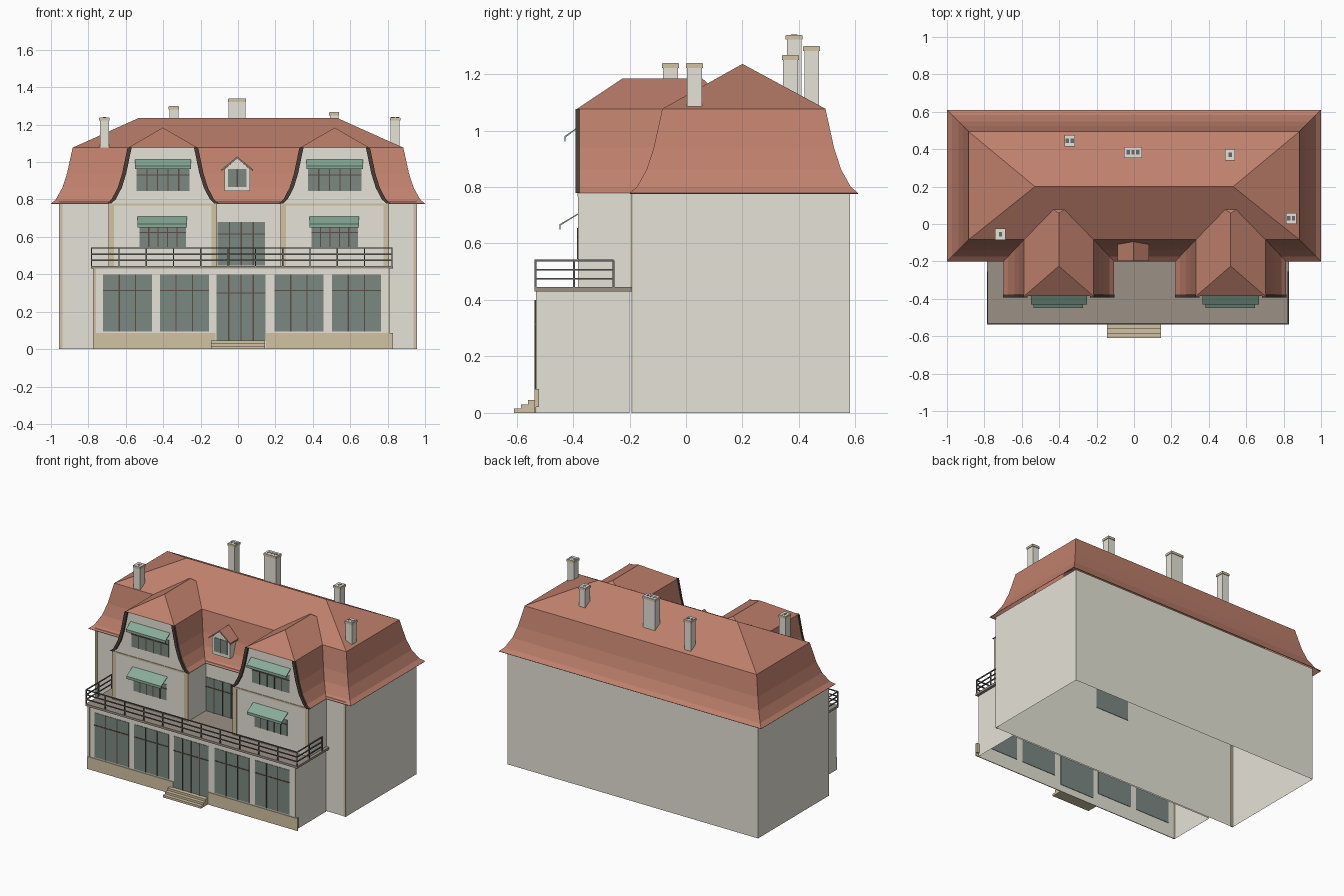
import bpy

cube = bpy.data.objects.get("Cube")
if cube:
    bpy.data.objects.remove(cube, do_unlink=True)


def material(name, r, g, b):
    m = bpy.data.materials.new(name)
    m.use_nodes = True
    m.diffuse_color = (r, g, b, 1)
    m.node_tree.nodes["Principled BSDF"].inputs["Base Color"].default_value = (r, g, b, 1)
    return m


WALL = material("pale plaster", .79, .77, .68)
TRIM = material("sandstone", .64, .54, .36)
ROOF = material("red tile", .52, .215, .15)
GLASS = material("grey green glass", .20, .25, .225)
AWNING = material("green canvas", .25, .41, .315)
PAVING = material("terrace stone", .33, .28, .235)
DARK = material("dark brown wood", .07, .045, .035)
FRAME = material("brown window frame", .11, .07, .052)
IRON = material("grey iron", .14, .14, .145)


def mesh(name, verts, faces, mat):
    me = bpy.data.meshes.new(name)
    me.from_pydata(verts, [], faces)
    ob = bpy.data.objects.new(name, me)
    bpy.context.scene.collection.objects.link(ob)
    me.materials.append(mat)
    return ob


def box(name, x0, x1, y0, y1, z0, z1, mat, walls_only=False):
    v = [(x, y, z) for z in (z0, z1) for x, y in ((x0, y0), (x1, y0), (x1, y1), (x0, y1))]
    f = [(i, (i + 1) % 4, (i + 1) % 4 + 4, i + 4) for i in range(4)]
    if not walls_only:
        f += [(3, 2, 1, 0), (4, 5, 6, 7)]
    return mesh(name, v, f, mat)


def prism(name, profile, y0, y1, mat):
    """Extrude a counter-clockwise (x, z) profile along y."""
    n = len(profile)
    v = [(x, y, z) for y in (y0, y1) for x, z in profile]
    f = [tuple(range(n)), tuple(range(2 * n - 1, n - 1, -1))]
    f += [(i, i + n, (i + 1) % n + n, (i + 1) % n) for i in range(n)]
    return mesh(name, v, f, mat)


def window(name, x0, x1, z0, z1, y, bars, crossbar=True):
    """Glass plate set through a wall at y, with slim glazing bars."""
    box(name + "_glass", x0, x1, y - .003, y + .003, z0, z1, GLASS)
    w = .003
    for i in range(1, bars + 1):
        x = x0 + (x1 - x0) * i / (bars + 1)
        box(name + "_upright", x - w, x + w, y - .006, y - .001, z0, z1, FRAME)
    if crossbar:
        z = z0 + (z1 - z0) * .72
        box(name + "_crossbar", x0, x1, y - .006, y - .001, z - w, z + w, FRAME)


def awning(name, x0, x1, y, z, depth, drop):
    """Sloping canvas sheet with a hanging valance."""
    t, e, v = .004, y - depth, .018
    sec = [(y, z), (e, z - drop), (e, z - drop - v), (e + t, z - drop - v),
           (e + t, z - drop - t), (y, z - t)]
    n = len(sec)
    verts = [(x, a, b) for x in (x0, x1) for a, b in sec]
    faces = [(0, 5, 4, 1), (1, 4, 3, 2), (6, 7, 10, 11), (7, 8, 9, 10)]
    faces += [(i, (i + 1) % n, (i + 1) % n + n, i + n) for i in range(n)]
    mesh(name, verts, faces, AWNING)


# Main body and ground floor extension, hollow and open below
FRONT, BACK = -.19, .58
box("main_walls", -.955, .955, FRONT, BACK, 0, .79, WALL, True)
box("extension_walls", -.775, .81, -.53, -.2, 0, .43, WALL, True)
for s in (-1, 1):
    box("main_corner_strip", s * .947 - .009, s * .947 + .009, FRONT - .003, FRONT + .003, 0, .776, TRIM)
for x0, x1 in ((-.775, -.758), (.802, .81)):
    box("extension_corner_strip", x0, x1, -.532, -.5295, 0, .43, TRIM)
box("plinth_left", -.775, -.12, -.536, -.531, 0, .085, TRIM)
box("plinth_right", .15, .83, -.536, -.531, 0, .085, TRIM)
box("plinth_end", .811, .83, -.536, -.52, .02, .085, TRIM)
box("terrace_slab", -.785, .828, -.537, FRONT, .43, .445, PAVING)

# Entrance steps
for i in range(3):
    box("step", -.145, .145, -.61 + i * .025, -.531, i * .015, (i + 1) * .015, TRIM)

# Ground floor glazing
for x in (-.722, -.418, .195, .502):
    window("ground_window", x, x + .262, .093, .4, -.53, 2)
window("garden_door", -.115, .147, .046, .4, -.53, 3)
window("terrace_door", -.11, .145, .447, .68, FRONT, 3)

# Terrace railing
RX0, RX1, RY0, RY1 = -.783, .823, -.533, -.257
r = .0032
for z in (.475, .507, .54):
    box("front_rail", RX0 - r, RX1 + r, RY0 - r, RY0 + r, z - r, z + r, IRON)
    for x in (RX0, RX1):
        box("side_rail", x - r, x + r, RY0, RY1, z - r, z + r, IRON)
for i in range(12):
    x = RX0 + (RX1 - RX0) * i / 11
    box("rail_post", x - r, x + r, RY0 - r, RY0 + r, .445, .54, IRON)
for x in (RX0, RX1):
    for y in (-.397, RY1):
        box("rail_post", x - r, x + r, y - r, y + r, .445, .54, IRON)

# Main roof: flared mansard rings, then a hip to the ridge, open below
FLARE = [(0, .778), (.026, .8), (.061, .863), (.086, .94), (.116, 1.077)]
verts, faces = [], []
for d, z in [(.002, .775)] + FLARE:
    verts += [(-1 + d, -.2 + d, z), (1 - d, -.2 + d, z), (1 - d, .61 - d, z), (-1 + d, .61 - d, z)]
rings = len(verts) // 4
for k in range(rings - 1):
    for i in range(4):
        a, b = 4 * k + i, 4 * k + (i + 1) % 4
        faces.append((a, b, b + 4, a + 4))
t = 4 * (rings - 1)
verts += [(-.53, .2, 1.236), (.53, .2, 1.236)]
L, R = t + 4, t + 5
faces += [(t, t + 1, R, L), (t + 1, t + 2, R), (t + 2, t + 3, L, R), (t + 3, t, L)]
mesh("main_roof", verts, faces, ROOF)


# Projecting wings with flared gables and half hips
def wing(c):
    half, face = .29, -.38
    curve = [(half - d * .95, z) for d, z in FLARE]
    left = [(c - w, z) for w, z in curve]
    right = [(c + w, z) for w, z in curve]
    prism("wing_wall", [(c - half, .445), (c + half, .445)] + right + left[::-1], face, FRONT, WALL)

    out = [(c - w - .006, z) for w, z in curve] + [(c + w + .006, z) for w, z in curve[::-1]]
    n = len(out)
    v = [(x, y, z) for y in (face - .006, .18) for x, z in out]
    v += [(c, -.225, 1.184), (c, .058, 1.184)]
    m = n // 2
    f = [(i, i + n, i + n + 1, i + 1) for i in range(n - 1) if i != m - 1]
    f += [(m - 1, m - 1 + n, 2 * n + 1, 2 * n), (m, 2 * n, 2 * n + 1, m + n),
          (m - 1, 2 * n, m), (m - 1 + n, m + n, 2 * n + 1)]
    mesh("wing_roof", v, f, ROOF)

    for s in (-1, 1):
        outer = [(c + s * (w + .009), z) for w, z in curve]
        inner = [(c + s * (w - .013), z) for w, z in curve]
        loop = inner + outer[::-1]
        prism("verge_board", loop if s < 0 else loop[::-1], face - .012, face + .004, DARK)
        x = c + s * (half - .015)
        box("wing_corner_strip", x - .015, x + .015, face - .003, face + .003, .445, .772, TRIM)
    box("wing_band", c - half, c + half, face - .004, face + .003, .767, .778, TRIM)

    window("wing_window", c - .125, c + .125, .545, .655, face, 4)
    window("attic_window", c - .142, c + .142, .845, .965, face, 4)
    awning("wing_awning", c - .135, c + .13, face, .708, .068, .04)
    awning("attic_awning", c - .15, c + .15, face, 1.015, .05, .035)


for centre in (-.402, .517):
    wing(centre)

# Central dormer
dx = -.004
prism("dormer_wall", [(dx - .068, .845), (dx + .068, .845), (dx + .068, .962), (dx, 1.02), (dx - .068, .962)],
      -.18, -.09, WALL)
window("dormer_window", dx - .05, dx + .05, .868, .962, -.18, 1, False)
for s in (-1, 1):
    p = [(dx, 1.03), (dx + s * .083, .962), (dx + s * .083, .952), (dx, 1.019)]
    p = p if s < 0 else p[::-1]
    prism("dormer_roof", p, -.194, -.085, ROOF)
    prism("dormer_verge", p, -.197, -.194, PAVING)

# Chimneys: shaft, sandstone band, pale top and dark flues
for x, y, w, base, top, flues in (
        (-.714, -.055, .024, 1.05, 1.24, 1), (-.343, .445, .024, 1.05, 1.3, 2),
        (-.005, .383, .045, 1.08, 1.34, 3), (.514, .37, .023, 1.08, 1.268, 1),
        (.84, .03, .024, 1.05, 1.24, 2)):
    d = .026
    box("chimney_shaft", x - w, x + w, y - d, y + d, base, top - .016, WALL)
    box("chimney_band", x - w - .004, x + w + .004, y - d - .004, y + d + .004, top - .018, top - .003, TRIM)
    box("chimney_top", x - w - .002, x + w + .002, y - d - .002, y + d + .002, top - .004, top - .001, WALL)
    for i in range(flues):
        fx = x + (i - (flues - 1) / 2) * .026
        box("chimney_flue", fx - .009, fx + .009, y - .012, y + .012, top - .004, top, IRON)
